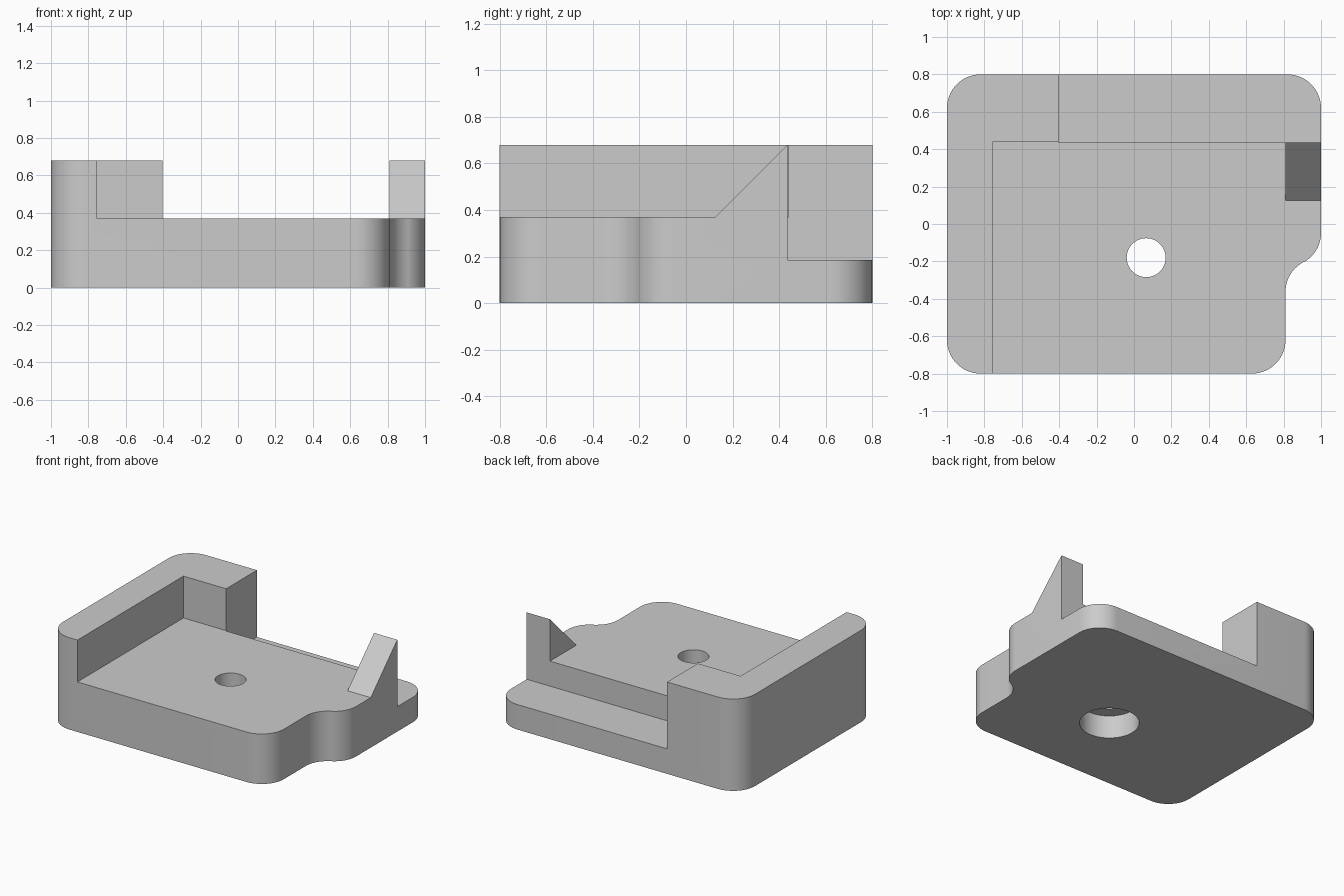
import bpy
import bmesh
from math import radians, cos, sin
from mathutils import Vector

default = bpy.data.objects.get("Cube")
if default:
    bpy.data.objects.remove(default, do_unlink=True)

grey = bpy.data.materials.new("plain grey")
grey.use_nodes = True
colour = (0.6, 0.6, 0.6, 1)
grey.diffuse_color = colour
grey.node_tree.nodes["Principled BSDF"].inputs["Base Color"].default_value = colour

TOP, FLOOR, LEDGE = 0.68, 0.37, 0.185
R = 0.18


def arc(cx, cy, r, start, end, steps=14):
    angles = [radians(start + (end - start) * i / steps) for i in range(steps + 1)]
    return [(cx + r * cos(a), cy + r * sin(a)) for a in angles]


def prism(name, profile, low, high, along_x=False):
    """Extrude an (x, y) profile along z, or a (y, z) profile along x."""
    place = (lambda p: (low, *p)) if along_x else (lambda p: (*p, low))
    bm = bmesh.new()
    face = bm.faces.new([bm.verts.new(place(p)) for p in profile])
    out = bmesh.ops.extrude_face_region(bm, geom=[face])
    moved = [v for v in out["geom"] if isinstance(v, bmesh.types.BMVert)]
    span = high - low
    offset = Vector((span, 0, 0)) if along_x else Vector((0, 0, span))
    bmesh.ops.translate(bm, verts=moved, vec=offset)
    bmesh.ops.recalc_face_normals(bm, faces=bm.faces)
    mesh = bpy.data.meshes.new(name)
    bm.to_mesh(mesh)
    bm.free()
    mesh.materials.append(grey)
    obj = bpy.data.objects.new(name, mesh)
    bpy.context.collection.objects.link(obj)
    return obj


def circle(x, y, r):
    return arc(x, y, r, 0, 360, 64)[:-1]


# Rounded plate outline, with an S-shaped step on the +x side
outline = (
    arc(1 - R, 0.8 - R, R, 0, 90)
    + arc(-1 + R, 0.8 - R, R, 90, 180)
    + arc(-1 + R, -0.8 + R, R, 180, 270)
    + arc(0.81 - R, -0.8 + R, R, 270, 360)
    + arc(0.81 + R, -0.363, R, 180, 118.2)
    + arc(1 - R, -0.047, R, -61.8, 0)[1:]
)
body = prism("bracket_body", outline, 0, TOP)

# Pocket floor, leaving the side wall and the corner block
pocket = [(-0.755, -2), (0.81, -2), (0.81, 0.6), (-0.405, 0.6),
          (-0.405, 0.44), (-0.755, 0.44)]
# Space in front of the sloped fin
slope = [(-2, FLOOR), (0.125, FLOOR), (0.8, 1.045), (-2, 1.045)]
# Lowered ledge along the back
ledge = [(-0.405, 0.435), (2, 0.435), (2, 2), (-0.405, 2)]
hole = (0.065, -0.18)

cutters = [
    prism("pocket_cutter", pocket, FLOOR, 1),
    prism("fin_slope_cutter", slope, 0.75, 2, along_x=True),
    prism("back_ledge_cutter", ledge, LEDGE, 1),
    prism("screw_hole_cutter", circle(*hole, 0.104), -1, 1),
    prism("screw_head_cutter", circle(*hole, 0.2), -1, 0.17),
]

bpy.context.view_layer.objects.active = body
for cutter in cutters:
    cutter.hide_render = True
    mod = body.modifiers.new(cutter.name, "BOOLEAN")
    mod.operation = "DIFFERENCE"
    mod.solver = "EXACT"
    mod.object = cutter
    bpy.ops.object.modifier_apply(modifier=mod.name)
    bpy.data.objects.remove(cutter, do_unlink=True)

# Smooth the rounded corners and bores, keep flat edges crisp
bpy.ops.object.select_all(action="DESELECT")
body.select_set(True)
bpy.ops.object.shade_smooth_by_angle(angle=radians(30))
